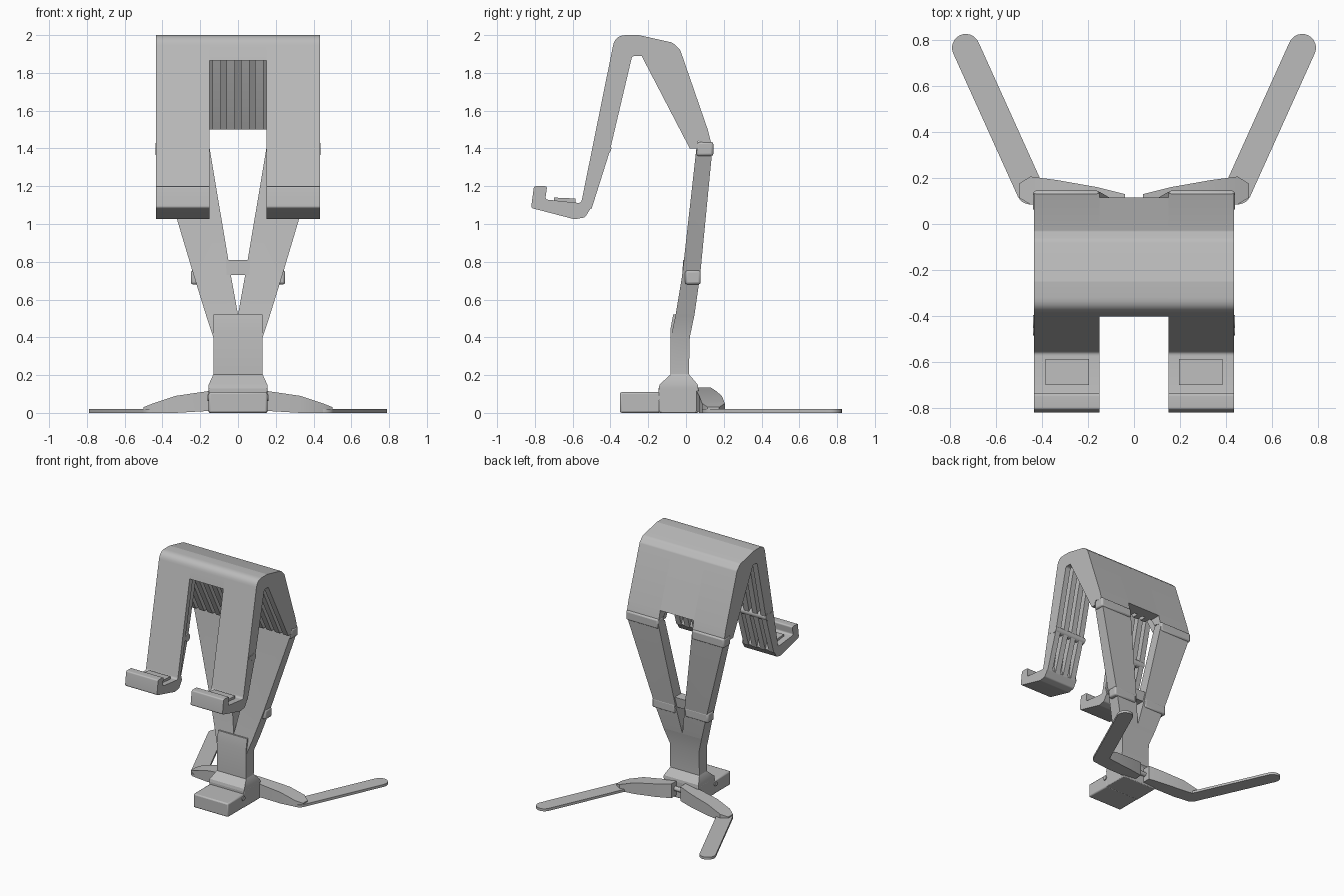
import bpy, bmesh, math
from mathutils import Vector

if "Cube" in bpy.data.objects:
    bpy.data.objects.remove(bpy.data.objects["Cube"], do_unlink=True)

grey = bpy.data.materials.new("plain_grey")
grey.use_nodes = True
grey.diffuse_color = (0.5, 0.5, 0.5, 1)
grey.node_tree.nodes["Principled BSDF"].inputs["Base Color"].default_value = (0.5, 0.5, 0.5, 1)


def finish(name, bm, mirror=False, bevel=0):
    bmesh.ops.recalc_face_normals(bm, faces=bm.faces)
    mesh = bpy.data.meshes.new(name)
    bm.to_mesh(mesh)
    bm.free()
    mesh.materials.append(grey)
    ob = bpy.data.objects.new(name, mesh)
    bpy.context.collection.objects.link(ob)
    bpy.ops.object.select_all(action='DESELECT')
    ob.select_set(True)
    bpy.context.view_layer.objects.active = ob
    bpy.ops.object.shade_smooth_by_angle(angle=math.radians(25))
    if bevel:
        mod = ob.modifiers.new("Bevel", 'BEVEL')
        mod.width = bevel
        mod.segments = 2
    if mirror:
        ob.modifiers.new("Mirror", 'MIRROR')
    return ob


def rounded(points):
    """Points are (y, z) or (y, z, radius); corners with a radius become arcs."""
    out = []
    for i, p in enumerate(points):
        c = Vector(p[:2])
        if len(p) == 2:
            out.append(c)
            continue
        a = (Vector(points[i - 1][:2]) - c).normalized()
        b = (Vector(points[(i + 1) % len(points)][:2]) - c).normalized()
        reach = p[2] / math.tan(a.angle(b) / 2)
        for s in range(7):
            t = s / 6
            out.append(c + a * reach * (1 - t) ** 2 + b * reach * t ** 2)
    return out


def add_prism(bm, points, x0, x1):
    prof = rounded(points)
    ends = [[bm.verts.new((x, p.x, p.y)) for p in prof] for x in (x0, x1)]
    bm.faces.new(ends[0])
    bm.faces.new(ends[1])
    for i in range(len(prof)):
        j = (i + 1) % len(prof)
        bm.faces.new((ends[0][i], ends[0][j], ends[1][j], ends[1][i]))


def prism(name, points, x0, x1, mirror=False, bevel=0):
    bm = bmesh.new()
    add_prism(bm, points, x0, x1)
    return finish(name, bm, mirror, bevel)


def loft(name, rows, axis='z', mirror=False, bevel=0):
    """Rectangles joined along an axis; rows are (position, a0, a1, b0, b1)."""
    bm = bmesh.new()
    rings = []
    for t, a0, a1, b0, b1 in rows:
        quad = ((a0, b0), (a1, b0), (a1, b1), (a0, b1))
        rings.append([bm.verts.new((a, b, t) if axis == 'z' else (t, a, b)) for a, b in quad])
    bm.faces.new(rings[0])
    bm.faces.new(rings[-1])
    for r, s in zip(rings, rings[1:]):
        for i in range(4):
            j = (i + 1) % 4
            bm.faces.new((r[i], r[j], s[j], s[i]))
    return finish(name, bm, mirror, bevel)


def box(name, x0, x1, y0, y1, z0, z1, mirror=False, bevel=0):
    return loft(name, [(z0, x0, x1, y0, y1), (z1, x0, x1, y0, y1)], 'z', mirror, bevel)


def barrel(name, y, z, r, x0, x1, mirror=False):
    pts = [(y + r * math.cos(k * math.tau / 16), z + r * math.sin(k * math.tau / 16))
           for k in range(16)]
    return prism(name, pts, x0, x1, mirror)


W, GAP = 0.435, 0.15

# Front arms with hooks, and the bridge joining them
prism("front_arm", [
    (-0.25, 2.0), (-0.375, 2.0, 0.07), (-0.555, 1.11, 0.02), (-0.745, 1.13, 0.015),
    (-0.735, 1.2, 0.012), (-0.805, 1.2, 0.012), (-0.82, 1.085, 0.015),
    (-0.59, 1.025, 0.03), (-0.535, 1.035, 0.02), (-0.5, 1.09), (-0.515, 1.14),
    (-0.345, 1.93, 0.02), (-0.25, 1.93)], GAP, W, True)
prism("front_bridge", [
    (-0.25, 2.0), (-0.375, 2.0, 0.07), (-0.402, 1.865), (-0.352, 1.865),
    (-0.338, 1.93), (-0.25, 1.93)], -GAP, GAP)
prism("hook_pad", [(-0.7, 1.09), (-0.7, 1.14), (-0.585, 1.135), (-0.585, 1.09)],
      0.195, 0.385, True)

# Back panel: full-length sides and a shorter middle
top = [(-0.25, 1.93), (-0.25, 2.0), (-0.07, 1.96, 0.05), (-0.03, 1.92, 0.03)]
prism("back_panel_side", top + [(0.115, 1.5), (0.135, 1.42), (0.06, 1.44), (-0.225, 1.925)],
      GAP, W, True)
prism("back_panel_middle", top + [(0.115, 1.5), (0.025, 1.5), (-0.225, 1.925)], -GAP, GAP)

# Evenly spaced ribs under the panels
front_rib = [(-0.235, 1.94), (-0.235, 1.89), (-0.285, 1.89, 0.02), (-0.405, 1.38),
             (-0.5, 1.08), (-0.525, 1.12), (-0.35, 1.94)]
back_rib = [(-0.25, 1.94), (-0.235, 1.89), (0.02, 1.4), (0.06, 1.4), (0.065, 1.45), (-0.22, 1.94)]
short_rib = [(-0.25, 1.94), (-0.235, 1.89), (-0.032, 1.5), (0.03, 1.5), (-0.22, 1.94)]
bm = bmesh.new()
for k in range(6):
    x = 0.0375 + 0.075 * k
    if k < 2:
        add_prism(bm, short_rib, x - 0.0225, x + 0.0225)
    else:
        add_prism(bm, front_rib, x - 0.0225, x + 0.0225)
        add_prism(bm, back_rib, x - 0.0225, x + 0.0225)
finish("panel_ribs", bm, True)

# Hinges
barrel("arm_hinge", -0.425, 1.4, 0.03, GAP, W + 0.003, True)
barrel("arm_hinge_pin", -0.465, 1.405, 0.02, GAP, W + 0.003, True)
box("leg_hinge", GAP, W + 0.003, 0.055, 0.145, 1.36, 1.435, True, 0.012)
box("knee_hinge", 0.045, 0.25, -0.005, 0.078, 0.68, 0.755, True, 0.012)

# Splayed legs, crossbar and neck
loft("leg", [(0.52, 0, 0.17, -0.055, 0.045), (0.73, 0.038, 0.235, -0.02, 0.075),
             (1.4, 0.15, 0.435, 0.055, 0.14)], 'z', True)
loft("crossbar", [(0.73, -0.06, 0.06, -0.02, 0.06), (0.81, -0.065, 0.065, -0.015, 0.07)])
loft("neck", [(0.2, -0.13, 0.13, -0.08, 0.015), (0.4, -0.13, 0.13, -0.08, 0.02),
              (0.52, -0.17, 0.17, -0.055, 0.045)])
prism("neck_plate", [(-0.075, 0.2), (-0.083, 0.2), (-0.083, 0.44), (-0.068, 0.52),
                     (-0.05, 0.52), (-0.06, 0.4)], -0.13, 0.13)

# Base block with its collar and front weight
loft("base_collar", [(0.13, -0.155, 0.155, -0.145, 0.065), (0.15, -0.155, 0.155, -0.14, 0.062),
                     (0.205, -0.13, 0.13, -0.08, 0.015)])
box("base_block", -0.155, 0.155, -0.145, 0.065, 0, 0.135, bevel=0.006)
box("front_weight", -0.155, 0.155, -0.35, -0.135, 0, 0.11, bevel=0.01)
for y in (-0.155, 0.08):
    barrel("base_pin", y, 0.08, 0.018, -0.162, 0.162)

# Folding feet: tapered inner link and flat outer blade
loft("foot_link", [(0.04, 0.06, 0.13, 0.02, 0.135), (0.16, 0.055, 0.16, 0.01, 0.115),
                   (0.33, 0.07, 0.19, 0, 0.09), (0.45, 0.085, 0.206, 0, 0.05),
                   (0.5, 0.115, 0.175, 0, 0.03)], 'x', True)
bm = bmesh.new()
start, end, r = Vector((0.45, 0.145, 0)), Vector((0.73, 0.765, 0)), 0.06
heading = math.atan2(end.y - start.y, end.x - start.x)
ring = []
for centre, turn in ((end, -0.5), (start, 0.5)):
    for s in range(13):
        a = heading + math.pi * (turn + s / 12)
        ring.append(bm.verts.new(centre + Vector((math.cos(a), math.sin(a), 0)) * r))
face = bm.faces.new(ring)
grown = bmesh.ops.extrude_face_region(bm, geom=[face])
bmesh.ops.translate(bm, vec=(0, 0, 0.02),
                    verts=[v for v in grown["geom"] if isinstance(v, bmesh.types.BMVert)])
finish("foot_blade", bm, True)
